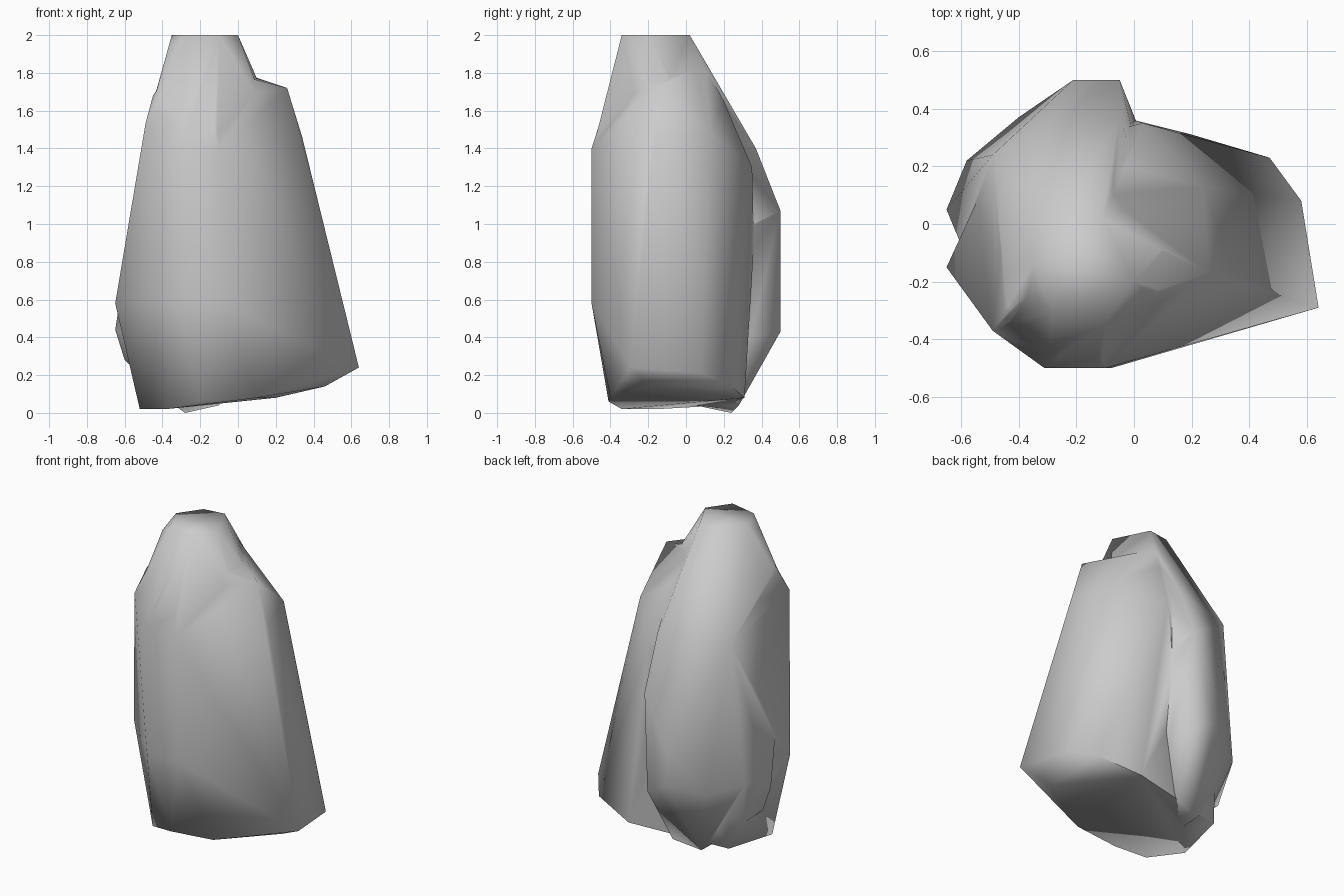
import bpy
import bmesh
import math

default_cube = bpy.data.objects.get("Cube")
if default_cube:
    bpy.data.objects.remove(default_cube, do_unlink=True)


def make_material(name, colour):
    material = bpy.data.materials.new(name)
    material.use_nodes = True
    material.diffuse_color = colour
    shader = material.node_tree.nodes.get("Principled BSDF")
    shader.inputs["Base Color"].default_value = colour
    shader.inputs["Roughness"].default_value = 0.9
    return material


stone_grey = make_material("stone grey", (0.6, 0.6, 0.6, 1))


def make_boulder(name, **layers):
    """Wrap a tight stone skin around the corner points of each layer."""
    bm = bmesh.new()
    for corners in layers.values():
        for corner in corners:
            bm.verts.new(corner)
    result = bmesh.ops.convex_hull(bm, input=bm.verts[:], use_existing_faces=False)
    unused = {item for item in result["geom_interior"] + result["geom_unused"]
              if isinstance(item, bmesh.types.BMVert) and item.is_valid}
    bmesh.ops.delete(bm, geom=list(unused), context="VERTS")
    bmesh.ops.recalc_face_normals(bm, faces=bm.faces[:])

    mesh = bpy.data.meshes.new(name)
    bm.to_mesh(mesh)
    bm.free()
    mesh.materials.append(stone_grey)
    boulder = bpy.data.objects.new(name, mesh)
    bpy.context.collection.objects.link(boulder)
    return boulder


def fuse(base, extra):
    """Weld one boulder into another, so no stone is left inside."""
    weld = base.modifiers.new("weld", "BOOLEAN")
    weld.operation = "UNION"
    weld.solver = "EXACT"
    weld.object = extra
    bpy.ops.object.select_all(action="DESELECT")
    base.select_set(True)
    bpy.context.view_layer.objects.active = base
    bpy.ops.object.modifier_apply(modifier=weld.name)
    bpy.data.objects.remove(extra, do_unlink=True)


# Broad leaning body with the flat shoulder
rock = make_boulder(
    "standing_rock",
    neck=[(-.35, -.29, 1.83), (-.2, -.36, 1.84), (-.1, .1, 1.84)],
    shoulder=[(.11, -.1, 1.76), (.26, -.17, 1.72), (.05, -.26, 1.7),
              (-.03, .2, 1.65), (-.45, -.3, 1.68)],
    chest=[(-.49, -.37, 1.53), (-.48, .22, 1.39), (-.31, -.5, 1.4),
           (-.1, -.5, 1.4), (.34, -.17, 1.46), (.24, .13, 1.48),
           (.03, .35, 1.3)],
    hips=[(-.65, -.15, .58), (-.31, -.5, .58), (-.08, -.5, .58), (0, .36, .9)],
    foot=[(.64, -.29, .24), (.58, .08, .21), (.47, .23, .15), (.2, .31, .08),
          (-.45, .2, .04), (-.52, -.15, .02), (-.38, -.34, .02),
          (-.2, -.41, .06), (.1, -.4, .08), (.46, -.2, .14)],
)

# Peak running down into the bulge on the back
peak = make_boulder(
    "peak_and_back_bulge",
    summit=[(-.28, -.3, 2), (-.1, -.34, 2), (0, -.2, 2), (-.11, .02, 2),
            (-.25, 0, 2), (-.35, -.14, 2)],
    crown=[(-.37, -.25, 1.93), (.1, -.09, 1.77), (-.44, -.29, 1.68)],
    chest=[(-.48, -.36, 1.52), (-.3, -.49, 1.41), (-.11, -.49, 1.41),
           (-.05, .37, 1.4), (-.49, .24, 1.4), (.15, -.25, 1.6)],
    bulge=[(-.05, .5, 1.07), (-.21, .5, .72), (.01, .35, 1)],
    belly=[(-.2, .5, .5), (-.07, .5, .43), (-.4, .37, .44), (-.58, .22, .5),
           (-.65, .05, .44), (.01, .34, .4)],
    foot=[(-.28, .24, 0), (-.1, .28, .04), (-.6, .06, .28), (-.35, 0, .05)],
)
fuse(rock, peak)

# Soft worn surface, keeping only the hardest edges crisp
bpy.ops.object.shade_smooth_by_angle(angle=math.radians(80))
